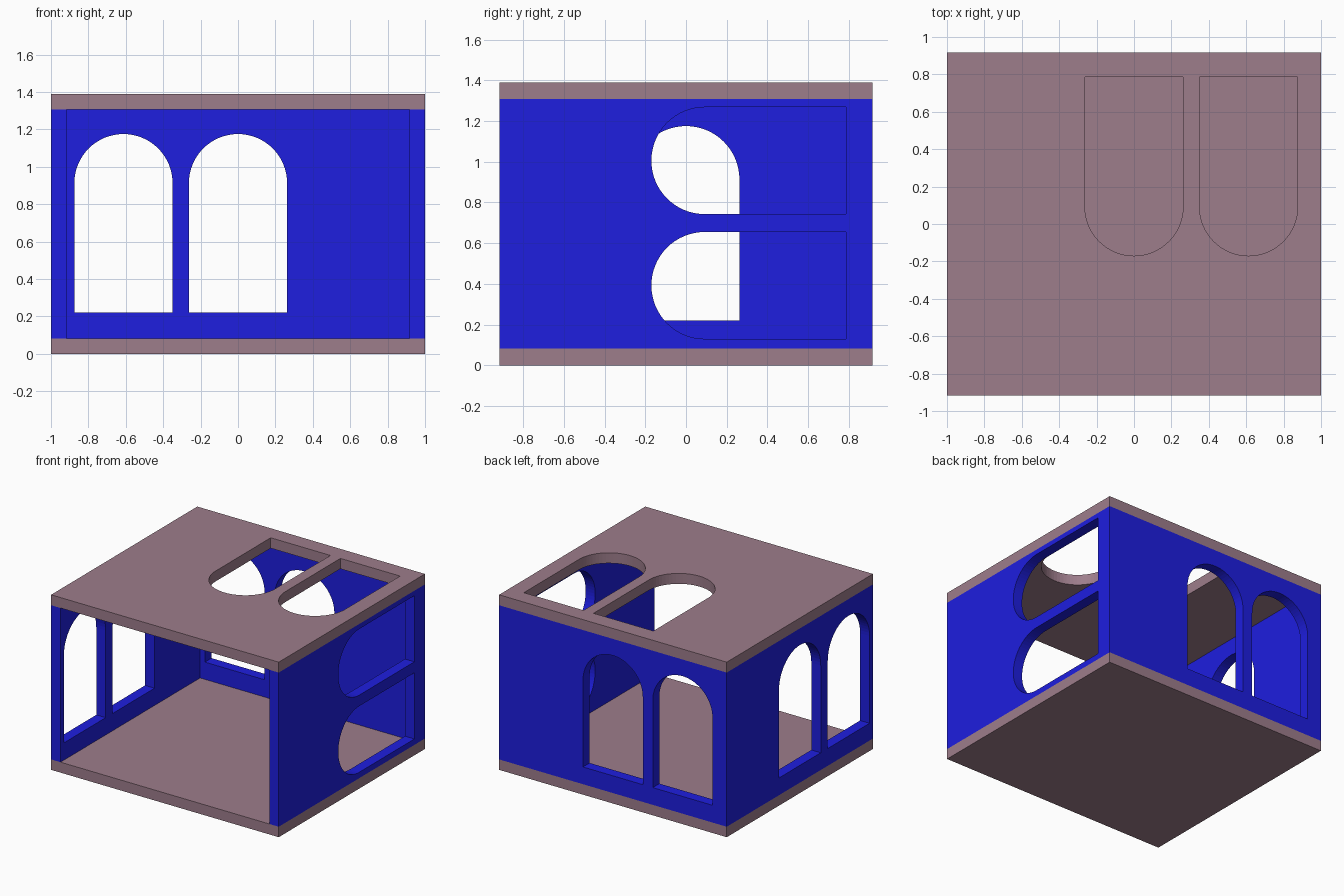
import bpy, bmesh
from math import pi, sin, cos
from mathutils import Matrix, Vector

if "Cube" in bpy.data.objects:
    bpy.data.objects.remove(bpy.data.objects["Cube"])

T = 0.083                      # panel thickness
X, Y, H = 1.0, 0.917, 1.39     # half width, half depth, height
R, LEG, STEP = 0.2625, 0.6925, 0.6125   # window radius, straight length, spacing


def material(name, rgb):
    m = bpy.data.materials.new(name)
    m.diffuse_color = (*rgb, 1)
    m.use_nodes = True
    m.node_tree.nodes["Principled BSDF"].inputs["Base Color"].default_value = m.diffuse_color
    return m


blue = material("blue_wall", (0.013, 0.013, 0.74))
mauve = material("mauve_slab", (0.34, 0.205, 0.26))


def rect(u0, u1, v0, v1):
    return [(u0, v0), (u1, v0), (u1, v1), (u0, v1)]


def window(u, v, angle=0, n=32):
    """Arched opening with its flat sill centred at (u, v), turned by angle."""
    pts = [(-R, 0), (R, 0)]
    pts += [(R * cos(pi * i / n), LEG + R * sin(pi * i / n)) for i in range(n + 1)]
    c, s = cos(angle), sin(angle)
    return [(u + c * a - s * b, v + s * a + c * b) for a, b in pts]


def panel(name, outline, holes, u, v, centre, mat):
    """Extruded flat panel with holes; u and v are the world axes of its profile."""
    curve = bpy.data.curves.new(name, 'CURVE')
    curve.dimensions, curve.fill_mode, curve.extrude = '2D', 'BOTH', T / 2
    for pts in [outline] + holes:
        sp = curve.splines.new('POLY')
        sp.points.add(len(pts) - 1)
        for p, (a, b) in zip(sp.points, pts):
            p.co = (a, b, 0, 1)
        sp.use_cyclic_u = True
    tmp = bpy.data.objects.new("profile", curve)
    bpy.context.collection.objects.link(tmp)
    deps = bpy.context.evaluated_depsgraph_get()
    mesh = bpy.data.meshes.new_from_object(tmp.evaluated_get(deps))
    bpy.data.objects.remove(tmp)

    u, v = Vector(u), Vector(v)
    frame = Matrix((u, v, u.cross(v))).transposed().to_4x4()
    bm = bmesh.new()
    bm.from_mesh(mesh)
    bmesh.ops.remove_doubles(bm, verts=bm.verts, dist=1e-5)
    bmesh.ops.transform(bm, matrix=Matrix.Translation(centre) @ frame, verts=bm.verts)
    bmesh.ops.recalc_face_normals(bm, faces=bm.faces)
    for f in bm.faces:
        f.smooth = False
        f.material_index = 0
    bm.to_mesh(mesh)
    bm.free()
    mesh.materials.clear()
    mesh.materials.append(mat)
    obj = bpy.data.objects.new(name, mesh)
    bpy.context.collection.objects.link(obj)


EX, EY, EZ = (1, 0, 0), (0, 1, 0), (0, 0, 1)
slab = rect(-X, X, -Y, Y)
side = rect(-Y, Y, T, H - T)
upright = [window(0, 0.22), window(-STEP, 0.22)]

# floor and roof, the roof with two skylights
panel("floor", slab, [], EX, EY, (0, 0, T / 2), mauve)
panel("roof", slab, [window(c, 0.785, pi) for c in (0, STEP)],
      EX, EY, (0, 0, H - T / 2), mauve)

# walls: upright windows at back and left, sideways windows at right
panel("back_wall", rect(-X + T, X - T, T, H - T), upright, EX, EZ, (0, Y - T / 2, 0), blue)
panel("left_wall", side, upright, EY, EZ, (-X + T / 2, 0, 0), blue)
panel("right_wall", side, [window(0.785, z, pi / 2) for z in (0.3925, 0.3925 + STEP)],
      EY, EZ, (X - T / 2, 0, 0), blue)
